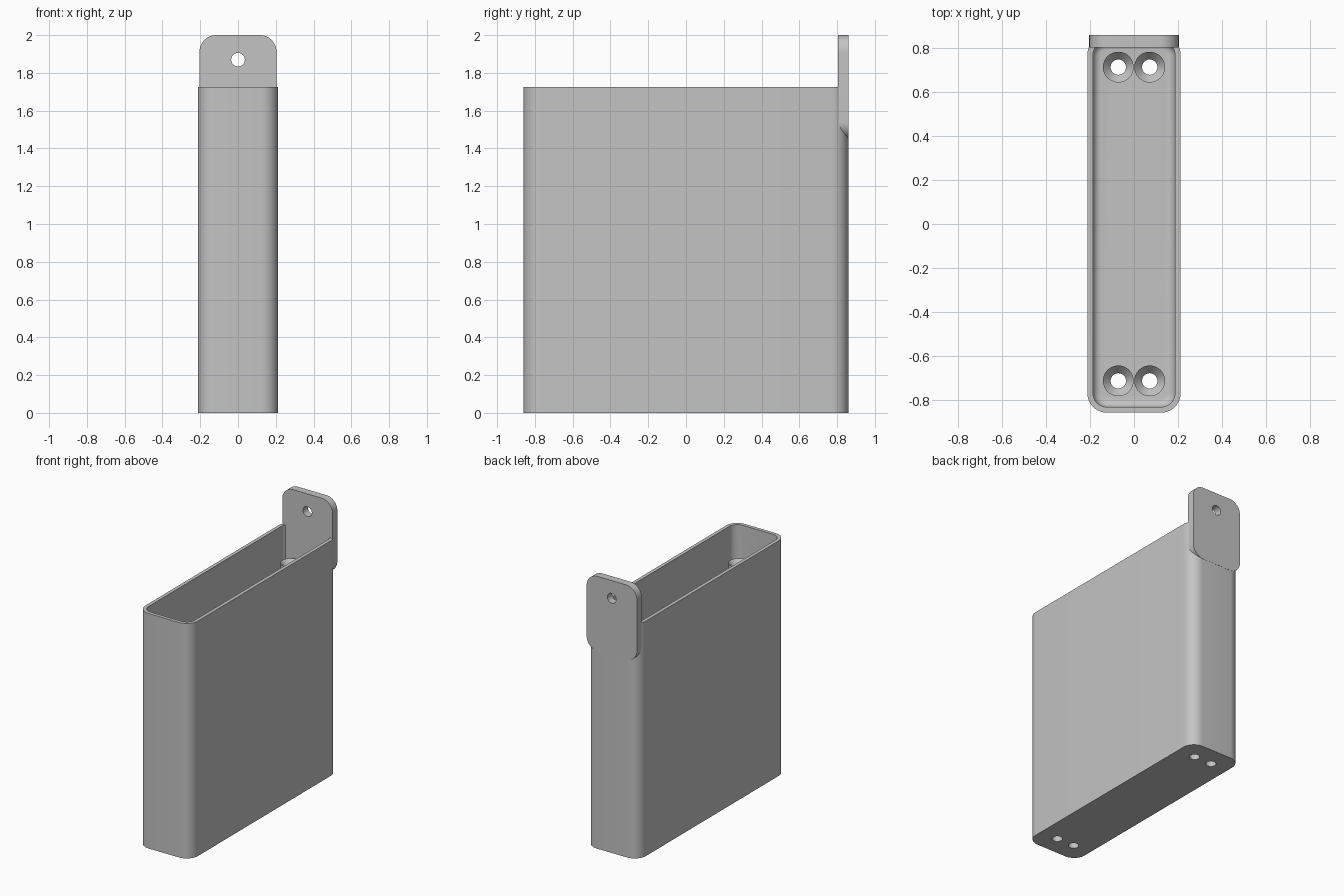
import bpy, bmesh, math

if "Cube" in bpy.data.objects:
    bpy.data.objects.remove(bpy.data.objects["Cube"], do_unlink=True)

grey = bpy.data.materials.new("plain_grey")
grey.use_nodes = True
colour = (0.55, 0.55, 0.55, 1)
grey.diffuse_color = colour
grey.node_tree.nodes["Principled BSDF"].inputs["Base Color"].default_value = colour

HALF_X, HALF_Y, RIM_Z = 0.213, 0.86, 1.725
CORNER, WALL, FLOOR, FILLET = 0.09, 0.026, 0.04, 0.038
HOLE, BOSS, BOSS_TOP = 0.035, 0.07, 1.51
BOSS_SPOTS = [(x, y) for x in (-0.0715, 0.0715) for y in (-0.715, 0.715)]


def rounded_rect(hx, hy, r, steps=10):
    """Outline of a rounded rectangle, counter-clockwise."""
    pts = []
    for i, (sx, sy) in enumerate([(1, 1), (-1, 1), (-1, -1), (1, -1)]):
        for k in range(steps + 1):
            a = math.pi / 2 * (i + k / steps)
            pts.append((sx * (hx - r) + r * math.cos(a), sy * (hy - r) + r * math.sin(a)))
    return pts


def circle(cx, cy, r, n=40):
    return [(cx + r * math.cos(math.tau * k / n), cy + r * math.sin(math.tau * k / n))
            for k in range(n)]


def loft(bm, rings, capped=True):
    """Skin equal rings; without caps the last ring joins the first."""
    loops = [[bm.verts.new(p) for p in ring] for ring in rings]
    pairs = list(zip(loops, loops[1:]))
    if not capped:
        pairs.append((loops[-1], loops[0]))
    for a, b in pairs:
        for i in range(len(a)):
            j = (i + 1) % len(a)
            bm.faces.new((a[i], a[j], b[j], b[i]))
    if capped:
        bm.faces.new(loops[0][::-1])
        bm.faces.new(loops[-1])


def finish(name, bm):
    bmesh.ops.recalc_face_normals(bm, faces=bm.faces)
    mesh = bpy.data.meshes.new(name)
    bm.to_mesh(mesh)
    bm.free()
    mesh.materials.append(grey)
    obj = bpy.data.objects.new(name, mesh)
    bpy.context.collection.objects.link(obj)
    return obj


def activate(obj):
    bpy.ops.object.select_all(action='DESELECT')
    obj.select_set(True)
    bpy.context.view_layer.objects.active = obj


def cut(obj, cutter):
    cutter.hide_render = True
    mod = obj.modifiers.new("holes", 'BOOLEAN')
    mod.operation, mod.solver, mod.object = 'DIFFERENCE', 'EXACT', cutter
    activate(obj)
    bpy.ops.object.modifier_apply(modifier=mod.name)
    bpy.data.objects.remove(cutter, do_unlink=True)


def smooth(obj):
    activate(obj)
    bpy.ops.object.shade_smooth_by_angle(angle=math.radians(30))


def level(outline, z):
    return [(x, y, z) for x, y in outline]


# Open box with thin walls and a filleted floor
def inset(d, z):
    return level(rounded_rect(HALF_X - d, HALF_Y - d, CORNER - d), z)


rings = [inset(0, 0), inset(0, RIM_Z), inset(WALL, RIM_Z)]
for k in range(7):
    a = math.pi / 2 * k / 6
    rings.append(inset(WALL + FILLET * (1 - math.cos(a)),
                       FLOOR + FILLET * (1 - math.sin(a))))
bm = bmesh.new()
loft(bm, rings)
box = finish("box", bm)

# Screw holes through the floor
bm = bmesh.new()
for x, y in BOSS_SPOTS:
    loft(bm, [level(circle(x, y, HOLE), z) for z in (-0.1, 0.2)])
cut(box, finish("floor_hole_cutter", bm))
smooth(box)

# Tall hollow screw posts with countersunk tops
for n, (x, y) in enumerate(BOSS_SPOTS):
    profile = [(BOSS, FLOOR - 0.01), (BOSS, BOSS_TOP),
               (HOLE, BOSS_TOP - 0.04), (HOLE, FLOOR - 0.01)]
    bm = bmesh.new()
    loft(bm, [level(circle(x, y, r), z) for r, z in profile], capped=False)
    smooth(finish(f"screw_post_{n + 1}", bm))

# Hanging tab on the back wall, with one hole
TAB_LOW, TAB_HIGH, TAB_FRONT, TAB_BACK = 1.45, 2.0, 0.805, 0.861
mid = (TAB_LOW + TAB_HIGH) / 2
outline = rounded_rect(0.204, TAB_HIGH - mid, 0.088)
bm = bmesh.new()
loft(bm, [[(x, y, mid + z) for x, z in outline] for y in (TAB_FRONT, TAB_BACK)])
tab = finish("hanging_tab", bm)
bm = bmesh.new()
loft(bm, [[(x, y, z) for x, z in circle(0, 1.87, 0.036)] for y in (0.7, 1.0)])
cut(tab, finish("tab_hole_cutter", bm))
smooth(tab)
